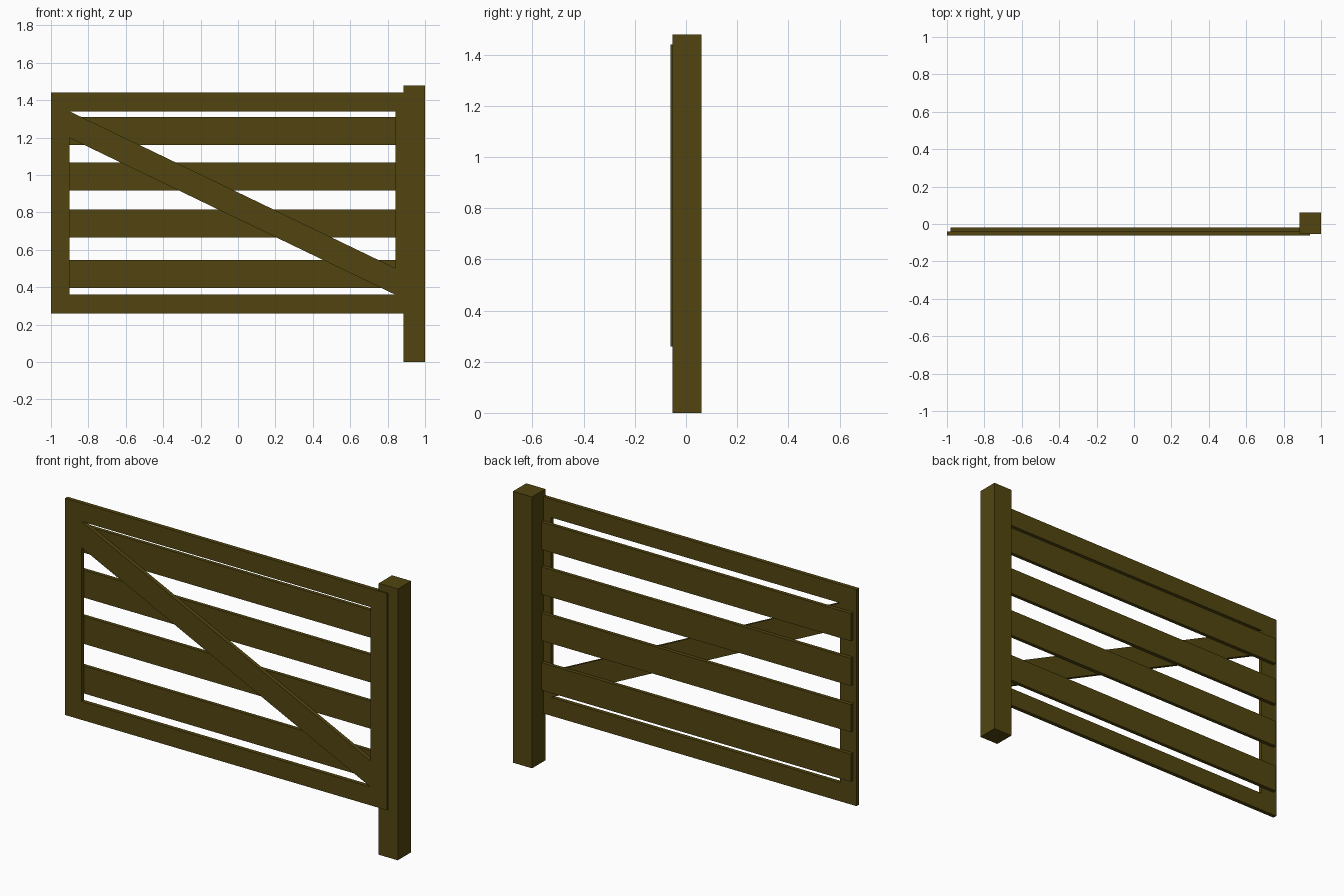
import bpy
from math import pi

if "Cube" in bpy.data.objects:
    bpy.data.objects.remove(bpy.data.objects["Cube"])

wood = bpy.data.materials.new("dark_wood")
wood.diffuse_color = (0.085, 0.06, 0.005, 1)
wood.use_nodes = True
wood.node_tree.nodes["Principled BSDF"].inputs["Base Color"].default_value = wood.diffuse_color


def box(name, x0, x1, y0, y1, z0, z1):
    bpy.ops.mesh.primitive_cube_add(
        size=1, location=((x0 + x1) / 2, (y0 + y1) / 2, (z0 + z1) / 2))
    ob = bpy.context.object
    ob.name = name
    ob.scale = (x1 - x0, y1 - y0, z1 - z0)
    bpy.ops.object.transform_apply(location=False, rotation=False, scale=True)
    ob.data.materials.append(wood)
    return ob


# Hinge post
box("post", 0.885, 1.0, -0.053, 0.061, 0, 1.478)

# Horizontal slats behind the frame, running into the post
for i, z in enumerate((0.47, 0.74, 0.992, 1.236)):
    box(f"slat_{i + 1}", -0.98, 0.92, -0.039, -0.019, z - 0.075, z + 0.075)

# Frame with diagonal brace: rectangle with two triangular openings
L, R, B, T = -1.0, 0.941, 0.26, 1.44
w, brace = 0.1, 0.142
l, r, b, t = L + w, R - w, B + w, T - w
outlines = [
    [(L, B), (R, B), (R, T), (L, T)],
    [(l, t), (r, t), (r, b + brace)],
    [(l, b), (r, b), (l, t - brace)],
]
curve = bpy.data.curves.new("gate_frame", "CURVE")
curve.dimensions = "2D"
curve.fill_mode = "BOTH"
curve.extrude = 0.011
for pts in outlines:
    s = curve.splines.new("POLY")
    s.points.add(len(pts) - 1)
    for p, (x, z) in zip(s.points, pts):
        p.co = (x, z, 0, 1)
    s.use_cyclic_u = True
frame = bpy.data.objects.new("gate_frame", curve)
bpy.context.collection.objects.link(frame)
frame.rotation_euler = (pi / 2, 0, 0)
frame.location.y = -0.05
bpy.ops.object.select_all(action="DESELECT")
frame.select_set(True)
bpy.context.view_layer.objects.active = frame
bpy.ops.object.convert(target="MESH")
frame = bpy.context.object
frame.data.materials.clear()
frame.data.materials.append(wood)
frame.data.shade_flat()
